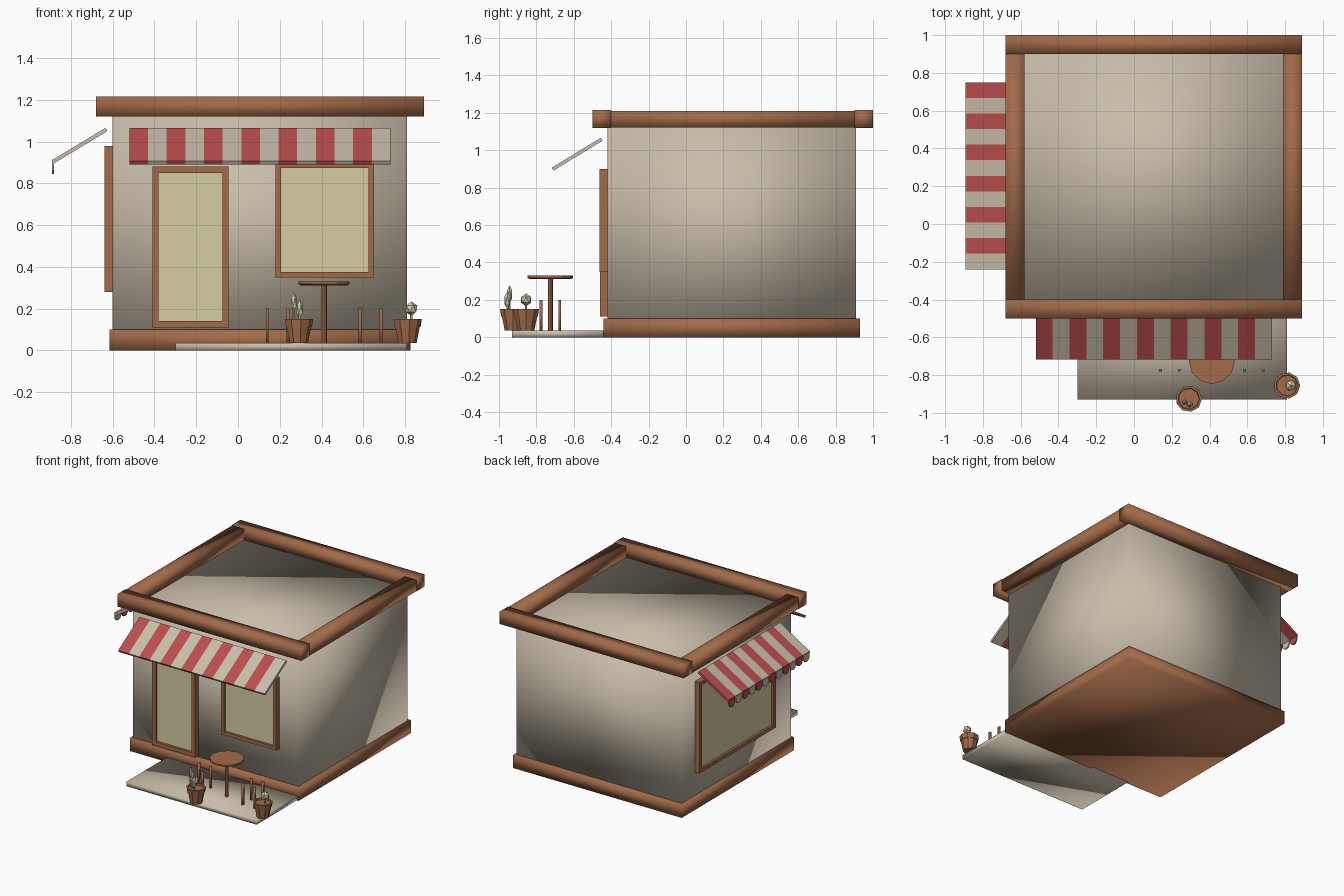
import bpy, bmesh, math
from mathutils import Vector, Matrix

if "Cube" in bpy.data.objects:
    bpy.data.objects.remove(bpy.data.objects["Cube"])


def material(name, rgb):
    m = bpy.data.materials.new(name)
    m.diffuse_color = (*rgb, 1)
    m.use_nodes = True
    m.node_tree.nodes["Principled BSDF"].inputs["Base Color"].default_value = m.diffuse_color
    return m


PLASTER = material("plaster", (0.58, 0.51, 0.40))
WOOD = material("wood", (0.36, 0.145, 0.066))
RED = material("awning_red", (0.50, 0.075, 0.075))
GLASS = material("warm_glass", (0.67, 0.61, 0.37))
CREAM = material("cactus_cream", (0.66, 0.60, 0.42))


def finish(name, bm, mats, smooth=False):
    bmesh.ops.recalc_face_normals(bm, faces=bm.faces[:])
    for f in bm.faces:
        f.smooth = smooth
    me = bpy.data.meshes.new(name)
    bm.to_mesh(me)
    bm.free()
    for m in mats:
        me.materials.append(m)
    ob = bpy.data.objects.new(name, me)
    bpy.context.collection.objects.link(ob)
    return ob


def cube_bm(x, y, z):
    bm = bmesh.new()
    size = [b - a for a, b in (x, y, z)]
    mid = [(a + b) / 2 for a, b in (x, y, z)]
    bmesh.ops.create_cube(bm, size=1, matrix=Matrix.Translation(mid) @ Matrix.Diagonal((*size, 1)))
    return bm


def box(name, x, y, z, mat, smooth=True):
    return finish(name, cube_bm(x, y, z), [mat], smooth)


def framed_pane(name, x, y, z, facing, border):
    """Wooden frame with a sunken pane on the side that faces outward."""
    bm = cube_bm(x, y, z)
    bm.normal_update()
    facing = Vector(facing)
    pane = next(f for f in bm.faces if f.normal.dot(facing) > 0.9)
    bmesh.ops.inset_individual(bm, faces=[pane], thickness=border)
    inner = bmesh.ops.extrude_discrete_faces(bm, faces=[pane])["faces"][0]
    bmesh.ops.translate(bm, verts=inner.verts[:], vec=-facing * 0.018)
    inner.material_index = 1
    return finish(name, bm, [WOOD, GLASS])


def turned(name, x, y, profile, sides, mat):
    """Closed solid turned from (radius, height) pairs."""
    bm = bmesh.new()
    rings = []
    for r, z in profile:
        rings.append([bm.verts.new((x + r * math.cos(i * math.tau / sides),
                                    y + r * math.sin(i * math.tau / sides), z))
                      for i in range(sides)])
    for a, b in zip(rings, rings[1:]):
        for i in range(sides):
            j = (i + 1) % sides
            bm.faces.new((a[i], a[j], b[j], b[i]))
    bm.faces.new(rings[0])
    bm.faces.new(rings[-1])
    return finish(name, bm, [mat])


def awning(name, start, end, stripes, top, bottom, place, first_red):
    """Sloping striped slab; place maps (along, out, up) to world space."""
    bm = bmesh.new()
    slope = Vector((bottom[0] - top[0], bottom[1] - top[1])).normalized()
    n = Vector((-slope.y, slope.x)) * 0.009
    t, b = Vector(top), Vector(bottom)
    section = [t + n, b + n, b - n, t - n]
    loops = []
    for i in range(stripes + 1):
        u = start + (end - start) * i / stripes
        loops.append([bm.verts.new(place(u, p.x, p.y)) for p in section])
    for i, (a, c) in enumerate(zip(loops, loops[1:])):
        for k in range(4):
            m = (k + 1) % 4
            f = bm.faces.new((a[k], a[m], c[m], c[k]))
            f.material_index = (i + first_red) % 2
    bm.faces.new(loops[0]).material_index = first_red % 2
    bm.faces.new(loops[-1]).material_index = (stripes - 1 + first_red) % 2
    return finish(name, bm, [PLASTER, RED])


# Building shell, plinth and patio
box("building_walls", (-0.60, 0.81), (-0.42, 0.91), (0.01, 1.125), PLASTER)
box("plinth", (-0.615, 0.825), (-0.44, 0.93), (0, 0.10), WOOD)
box("patio", (-0.30, 0.81), (-0.93, -0.42), (0.0, 0.035), PLASTER)

# Roof edge beams
for tag, y0 in (("front", -0.50), ("back", 0.90)):
    box(f"roof_beam_{tag}", (-0.68, 0.89), (y0, y0 + 0.10), (1.12, 1.215), WOOD)
for tag, x0 in (("left", -0.68), ("right", 0.79)):
    box(f"roof_beam_{tag}", (x0, x0 + 0.10), (-0.405, 0.905), (1.122, 1.21), WOOD)

# Door and windows
framed_pane("door", (-0.41, -0.045), (-0.46, -0.41), (0.11, 0.88), (0, -1, 0), 0.043)
framed_pane("front_window", (0.18, 0.65), (-0.463, -0.41), (0.35, 0.90), (0, -1, 0), 0.037)
framed_pane("side_window", (-0.64, -0.59), (-0.18, 0.75), (0.28, 0.98), (-1, 0, 0), 0.04)

# Striped awnings
awning("front_awning", -0.52, 0.73, 14, (0.452, 1.058), (0.713, 0.899),
       lambda u, v, z: (u, -v, z), 1)
awning("side_awning", -0.24, 0.75, 12, (0.63, 1.058), (0.888, 0.902),
       lambda u, v, z: (-v, u, z), 0)

# Scalloped valance under the side awning
bm = bmesh.new()
step = 0.99 / 12
for i in range(12):
    yc = -0.24 + step * (i + 0.5)
    r = 0.036
    outline = [(yc + r, 0.915), (yc - r, 0.915)]
    outline += [(yc - r * math.cos(a * math.pi / 6), 0.882 - r * math.sin(a * math.pi / 6))
                for a in range(7)]
    sides = [[bm.verts.new((x, y, z)) for y, z in outline] for x in (-0.891, -0.881)]
    faces = [bm.faces.new(s) for s in sides]
    for k in range(len(outline)):
        m = (k + 1) % len(outline)
        faces.append(bm.faces.new((sides[0][k], sides[0][m], sides[1][m], sides[1][k])))
    for f in faces:
        f.material_index = i % 2
finish("side_valance", bm, [PLASTER, RED])

# Round table
turned("table_top", 0.412, -0.725, [(0.112, 0.312), (0.122, 0.318), (0.122, 0.33)], 12, WOOD)
turned("table_leg", 0.412, -0.725, [(0.013, 0.03), (0.013, 0.315)], 8, WOOD)

# Stool legs on both sides of the table
for i, x in enumerate((0.14, 0.24, 0.585, 0.685)):
    for j, y in enumerate((-0.775, -0.675)):
        box(f"stool_leg_{i}_{j}", (x - 0.007, x + 0.007), (y - 0.007, y + 0.007),
            (0.03, 0.20), WOOD)

# Plant pots with a sunken soil surface
for tag, x, y in (("left", 0.29, -0.925), ("right", 0.81, -0.855)):
    turned(f"pot_{tag}", x, y, [(0.045, 0.035), (0.060, 0.112), (0.064, 0.112), (0.070, 0.15),
                                (0.058, 0.15), (0.055, 0.14)], 9, WOOD)

# Cacti
for tag, x, y, z, r, h in (("tall", 0.268, -0.943, 0.23, 0.016, 0.047),
                           ("short", 0.296, -0.955, 0.198, 0.018, 0.047),
                           ("round", 0.83, -0.855, 0.20, 0.032, 0.034)):
    bm = bmesh.new()
    bmesh.ops.create_icosphere(bm, subdivisions=1, radius=1,
                               matrix=Matrix.Translation((x, y, z)) @ Matrix.Diagonal((r, r, h, 1)))
    finish(f"cactus_{tag}", bm, [CREAM])
    turned(f"cactus_stem_{tag}", x, y, [(0.006, 0.135), (0.006, z)], 6, CREAM)
